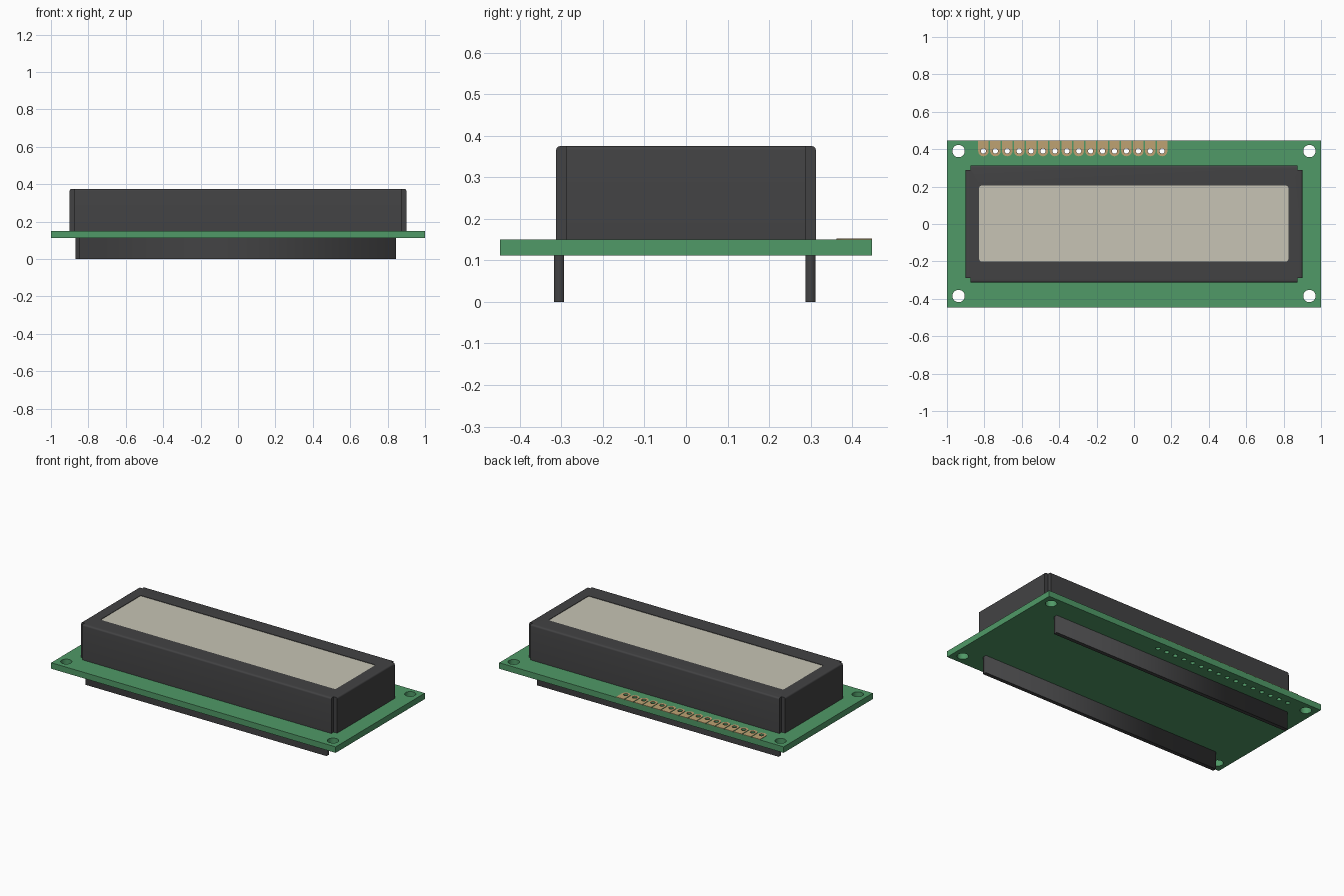
import bpy, bmesh
from math import pi, cos, sin

if "Cube" in bpy.data.objects:
    bpy.data.objects.remove(bpy.data.objects["Cube"])


def material(name, rgb):
    m = bpy.data.materials.new(name)
    m.diffuse_color = (*rgb, 1)
    m.use_nodes = True
    m.node_tree.nodes["Principled BSDF"].inputs["Base Color"].default_value = m.diffuse_color
    return m


green = material("board_green", (0.08, 0.32, 0.135))
dark = material("bezel_dark", (0.055, 0.055, 0.057))
gold = material("pad_gold", (0.52, 0.36, 0.17))
cream = material("screen_cream", (0.57, 0.55, 0.46))


def arc(cx, cy, r, a0, a1, n):
    return [(cx + r * cos(a0 + (a1 - a0) * i / n), cy + r * sin(a0 + (a1 - a0) * i / n))
            for i in range(n + 1)]


def circle(cx, cy, r, n):
    return arc(cx, cy, r, 0, 2 * pi, n)[:-1]


def rect(x0, x1, y0, y1):
    return [(x0, y0), (x1, y0), (x1, y1), (x0, y1)]


def rounded_rect(x0, x1, y0, y1, r, n=4):
    corners = [(x1 - r, y1 - r), (x0 + r, y1 - r), (x0 + r, y0 + r), (x1 - r, y0 + r)]
    return [p for i, (cx, cy) in enumerate(corners)
            for p in arc(cx, cy, r, i * pi / 2, (i + 1) * pi / 2, n)]


def plate(name, loops, z0, z1, mat):
    """Flat plate from an outline plus hole loops, extruded from z0 to z1."""
    cu = bpy.data.curves.new(name + "_outline", 'CURVE')
    cu.dimensions, cu.fill_mode, cu.extrude = '2D', 'BOTH', (z1 - z0) / 2
    for loop in loops:
        s = cu.splines.new('POLY')
        s.points.add(len(loop) - 1)
        for p, (x, y) in zip(s.points, loop):
            p.co = (x, y, 0, 1)
        s.use_cyclic_u = True
    tmp = bpy.data.objects.new(name + "_tmp", cu)
    bpy.context.collection.objects.link(tmp)
    dg = bpy.context.evaluated_depsgraph_get()
    me = bpy.data.meshes.new_from_object(tmp.evaluated_get(dg))
    bpy.data.objects.remove(tmp)
    bm = bmesh.new()
    bm.from_mesh(me)
    bmesh.ops.remove_doubles(bm, verts=bm.verts, dist=1e-5)
    bmesh.ops.translate(bm, verts=bm.verts, vec=(0, 0, (z0 + z1) / 2))
    bmesh.ops.recalc_face_normals(bm, faces=bm.faces)
    return finish(name, bm, mat)


def finish(name, bm, mat):
    me = bpy.data.meshes.new(name)
    bm.to_mesh(me)
    bm.free()
    me.materials.append(mat)
    ob = bpy.data.objects.new(name, me)
    bpy.context.collection.objects.link(ob)
    return ob


def smooth(ob):
    bpy.ops.object.select_all(action='DESELECT')
    ob.select_set(True)
    bpy.context.view_layer.objects.active = ob
    bpy.ops.object.shade_smooth_by_angle(angle=0.6)


# Circuit board with mounting holes and a row of pin holes
BX, BY, PIN_Y = 1.0, 0.4475, 0.39
pins = [-0.805 + 0.0637 * i for i in range(16)]
holes = [circle(sx * 0.938, y, 0.033, 32) for sx in (-1, 1) for y in (0.39, -0.385)]
holes += [circle(x, PIN_Y, 0.014, 16) for x in pins]
board = plate("circuit_board", [rect(-BX, BX, -BY, BY)] + holes, 0.112, 0.15, green)
smooth(board)

# Solder pads: U shapes running to the board edge
for i, x in enumerate(pins):
    outline = [(x + 0.028, BY)] + [(x - 0.028, BY)] + arc(x, PIN_Y, 0.028, pi, 2 * pi, 12)
    smooth(plate(f"solder_pad_{i + 1}", [outline, circle(x, PIN_Y, 0.014, 16)], 0.15, 0.153, gold))

# Bezel body: notched-corner outline, top edges of the four walls rounded
W, D, w, d, TOP = 0.9, 0.3125, 0.875, 0.289, 0.375
outline = [(W, -d), (W, d), (w, d), (w, D), (-w, D), (-w, d),
           (-W, d), (-W, -d), (-w, -d), (-w, -D), (w, -D), (w, -d)]
bm = bmesh.new()
base = bm.faces.new([bm.verts.new((x, y, 0.15)) for x, y in outline])
top = bmesh.ops.extrude_face_region(bm, geom=[base])["geom"]
bmesh.ops.translate(bm, verts=[v for v in top if isinstance(v, bmesh.types.BMVert)],
                    vec=(0, 0, TOP - 0.15))
bmesh.ops.recalc_face_normals(bm, faces=bm.faces)
wall_tops = [e for e in bm.edges
             if all(v.co.z > TOP - 1e-4 for v in e.verts) and e.calc_length() > 0.1]
bmesh.ops.bevel(bm, geom=wall_tops, offset=0.01, segments=4, profile=0.5, affect='EDGES')
bezel = finish("bezel", bm, dark)

# Window recess in the bezel
SX0, SX1, SY0, SY1 = -0.828, 0.825, -0.2, 0.205
cutter = plate("window_cutter", [rounded_rect(SX0, SX1, SY0, SY1, 0.012)], 0.34, 0.42, dark)
cutter.hide_render = True
mod = bezel.modifiers.new("window", 'BOOLEAN')
mod.object, mod.operation, mod.solver = cutter, 'DIFFERENCE', 'EXACT'
bpy.context.view_layer.objects.active = bezel
bpy.ops.object.modifier_apply(modifier=mod.name)
bpy.data.objects.remove(cutter)
smooth(bezel)

# Display screen, almost flush with the bezel
plate("screen", [rounded_rect(SX0, SX1, SY0, SY1, 0.012)], 0.34, 0.372, cream)

# Long support rails under the board
for name, x0, x1, y0 in (("front_rail", -0.85, 0.845, -0.317), ("back_rail", -0.87, 0.83, 0.287)):
    plate(name, [rect(x0, x1, y0, y0 + 0.024)], 0, 0.112, dark)
